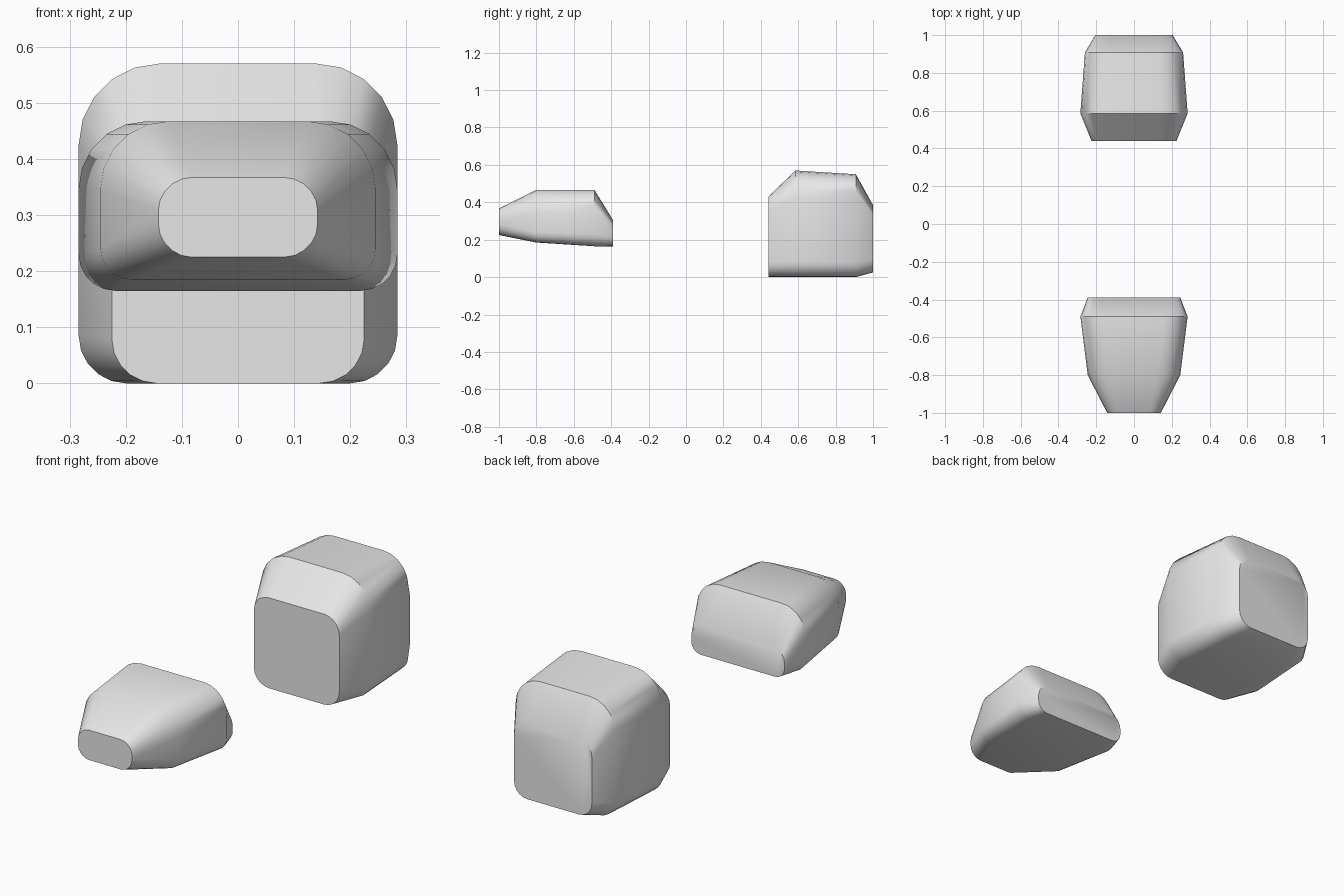
import bpy
import bmesh
from math import sin, cos, pi, radians

STEPS = 5  # segments per rounded corner

# Remove the default cube
cube = bpy.data.objects.get("Cube")
if cube:
    bpy.data.objects.remove(cube, do_unlink=True)

grey = bpy.data.materials.new("light_grey")
grey.use_nodes = True
grey.diffuse_color = (0.8, 0.8, 0.8, 1)
grey.node_tree.nodes["Principled BSDF"].inputs["Base Color"].default_value = (0.8, 0.8, 0.8, 1)


def rounded_section(y, half, low, high, r_top, r_bottom):
    """Rounded rectangle in the XZ plane, counter-clockwise seen from -y."""
    corners = [(half - r_top, high - r_top, r_top),
               (r_top - half, high - r_top, r_top),
               (r_bottom - half, low + r_bottom, r_bottom),
               (half - r_bottom, low + r_bottom, r_bottom)]
    points = []
    for quarter, (cx, cz, r) in enumerate(corners):
        for i in range(STEPS + 1):
            a = (quarter + i / STEPS) * pi / 2
            points.append((cx + r * cos(a), y, cz + r * sin(a)))
    return points


def loft(name, sections):
    """Skin the sections from front to back and cap both ends."""
    bm = bmesh.new()
    rings = [[bm.verts.new(p) for p in rounded_section(*s)] for s in sections]
    for a, b in zip(rings, rings[1:]):
        for i in range(len(a)):
            j = (i + 1) % len(a)
            bm.faces.new((a[i], b[i], b[j], a[j]))
    bm.faces.new(rings[0])
    bm.faces.new(rings[-1][::-1])
    bmesh.ops.recalc_face_normals(bm, faces=bm.faces[:])
    mesh = bpy.data.meshes.new(name)
    bm.to_mesh(mesh)
    bm.free()
    mesh.materials.append(grey)
    obj = bpy.data.objects.new(name, mesh)
    bpy.context.collection.objects.link(obj)
    bpy.ops.object.select_all(action='DESELECT')
    obj.select_set(True)
    bpy.context.view_layer.objects.active = obj
    bpy.ops.object.shade_smooth_by_angle(angle=radians(40))
    return obj


# Sections: y, half width, bottom, top, top radius, bottom radius
loft("front_block", [
    (-1.0, 0.142, 0.225, 0.367, 0.06, 0.06),
    (-0.8, 0.245, 0.185, 0.467, 0.12, 0.055),
    (-0.49, 0.284, 0.165, 0.467, 0.12, 0.065),
    (-0.39, 0.245, 0.165, 0.305, 0.06, 0.05),
])
loft("rear_block", [
    (0.44, 0.225, 0.0, 0.43, 0.08, 0.08),
    (0.585, 0.284, 0.0, 0.57, 0.145, 0.085),
    (0.908, 0.26, 0.0, 0.55, 0.13, 0.08),
    (1.0, 0.205, 0.025, 0.385, 0.07, 0.07),
])
